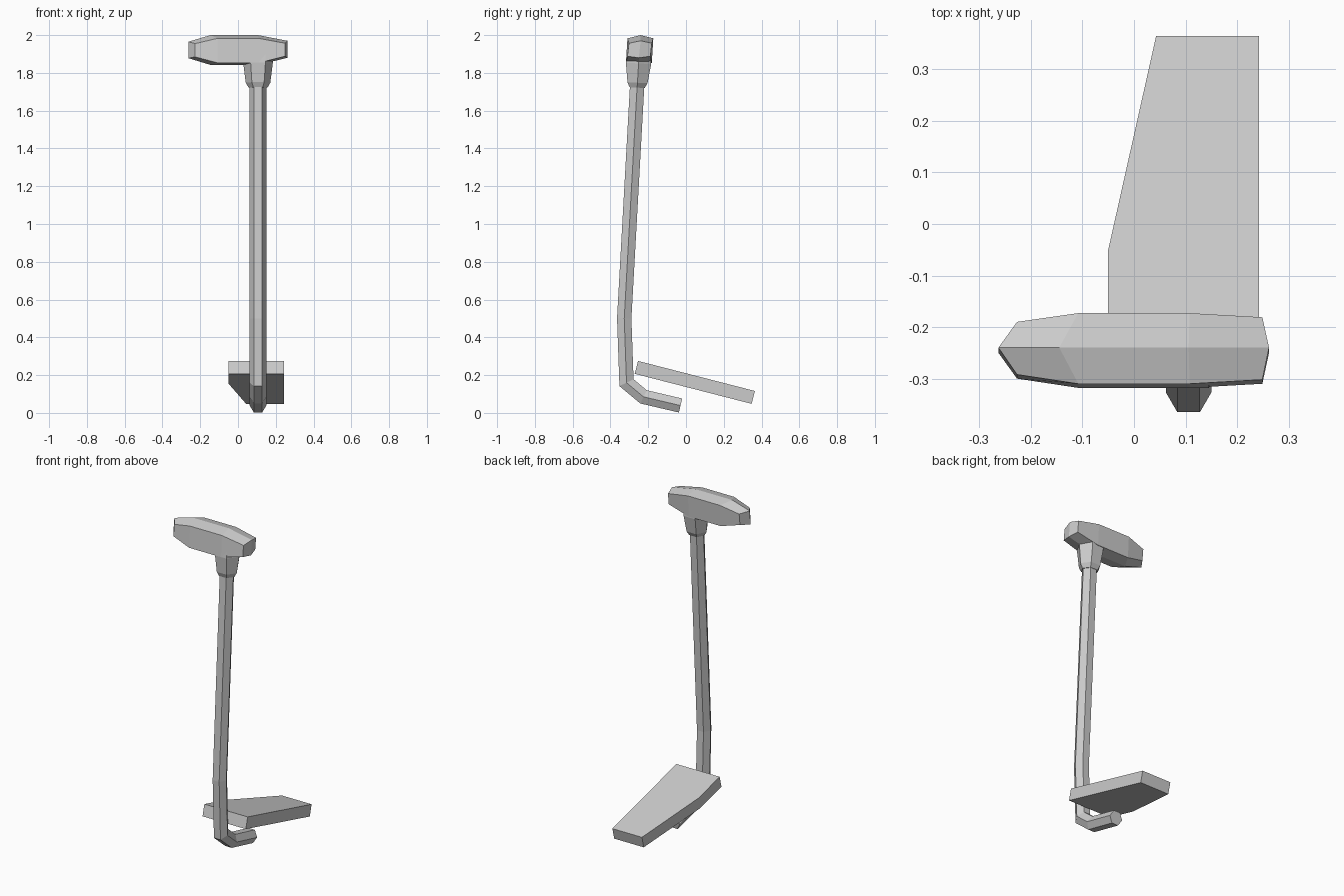
import bpy, bmesh, math
from mathutils import Vector

if "Cube" in bpy.data.objects:
    bpy.data.objects.remove(bpy.data.objects["Cube"])


def finish(name, bm):
    bmesh.ops.recalc_face_normals(bm, faces=bm.faces)
    mesh = bpy.data.meshes.new(name)
    bm.to_mesh(mesh)
    bm.free()
    obj = bpy.data.objects.new(name, mesh)
    bpy.context.collection.objects.link(obj)
    return obj


def fan_cap(bm, ring, split):
    # Bent hexagonal ends fold along the edge between corners 0 and 3
    if split:
        bm.faces.new(ring[0:4])
        bm.faces.new(ring[3:] + ring[:1])
    else:
        bm.faces.new(ring)


def loft(name, rings, split=False):
    bm = bmesh.new()
    rows = [[bm.verts.new(p) for p in ring] for ring in rings]
    for a, b in zip(rows, rows[1:]):
        for i in range(len(a)):
            j = (i + 1) % len(a)
            bm.faces.new((a[i], a[j], b[j], b[i]))
    fan_cap(bm, rows[0], split)
    fan_cap(bm, rows[-1], split)
    return finish(name, bm)


def hexagon(centre, rx, side, half):
    # Points to +-x, flats along the side direction
    c = Vector(centre)
    s = half / math.sin(math.pi / 3)
    return [c + Vector((rx * math.cos(k * math.pi / 3), 0, 0))
            + side * (s * math.sin(k * math.pi / 3)) for k in range(6)]


X = 0.106

# Bent hexagonal shaft, mitred at each bend
path = [Vector((X, y, z)) for y, z in
        [(-0.257, 1.76), (-0.327, 0.5), (-0.315, 0.16), (-0.225, 0.085), (-0.029, 0.039)]]
rings = []
for i, p in enumerate(path):
    d0 = (p - path[max(i - 1, 0)]).normalized() if i else (path[1] - p).normalized()
    d1 = (path[i + 1] - p).normalized() if i < len(path) - 1 else d0
    t = (d0 + d1).normalized()
    side = Vector((0, -t.z, t.y))
    rings.append(hexagon(p, 0.044, side, 0.038 / t.dot(d1)))
loft("shaft", rings)

# Flared collar under the grip
tilt = Vector((0, 1, -0.056))
loft("collar", [hexagon((X, y, z), rx, tilt, h) for y, z, rx, h in
                [(-0.259, 1.722, 0.05, 0.04), (-0.257, 1.748, 0.065, 0.053),
                 (-0.251, 1.85, 0.078, 0.067), (-0.248, 1.90, 0.078, 0.064)]])


# T grip: six-sided sections with a ridge along the top and bottom
def grip_ring(xm, xs, front, back, ztop, zsu, zsl, zbot):
    lean = 0.008
    return [(xm, -0.24, ztop), (xs, back, zsu), (xs, back - lean, zsl),
            (xm, -0.25, zbot), (xs, front - lean, zsl), (xs, front, zsu)]


loft("grip", [
    grip_ring(-0.263, -0.227, -0.292, -0.190, 1.965, 1.955, 1.885, 1.878),
    grip_ring(-0.145, -0.108, -0.310, -0.173, 2.0, 1.983, 1.853, 1.842),
    grip_ring(0.106, 0.108, -0.310, -0.173, 2.0, 1.983, 1.853, 1.842),
    grip_ring(0.262, 0.249, -0.302, -0.181, 1.97, 1.957, 1.888, 1.88),
], split=True)

# Sloping flat plate with one tapered edge
outline = [(-0.05, -0.254), (0.243, -0.254), (0.243, 0.365), (0.043, 0.365), (-0.05, -0.05)]
top = [Vector((x, y, 0.275 - 0.257 * (y + 0.254))) for x, y in outline]
drop = Vector((0, -0.0175, -0.068))
loft("plate", [top, [p + drop for p in top]])
